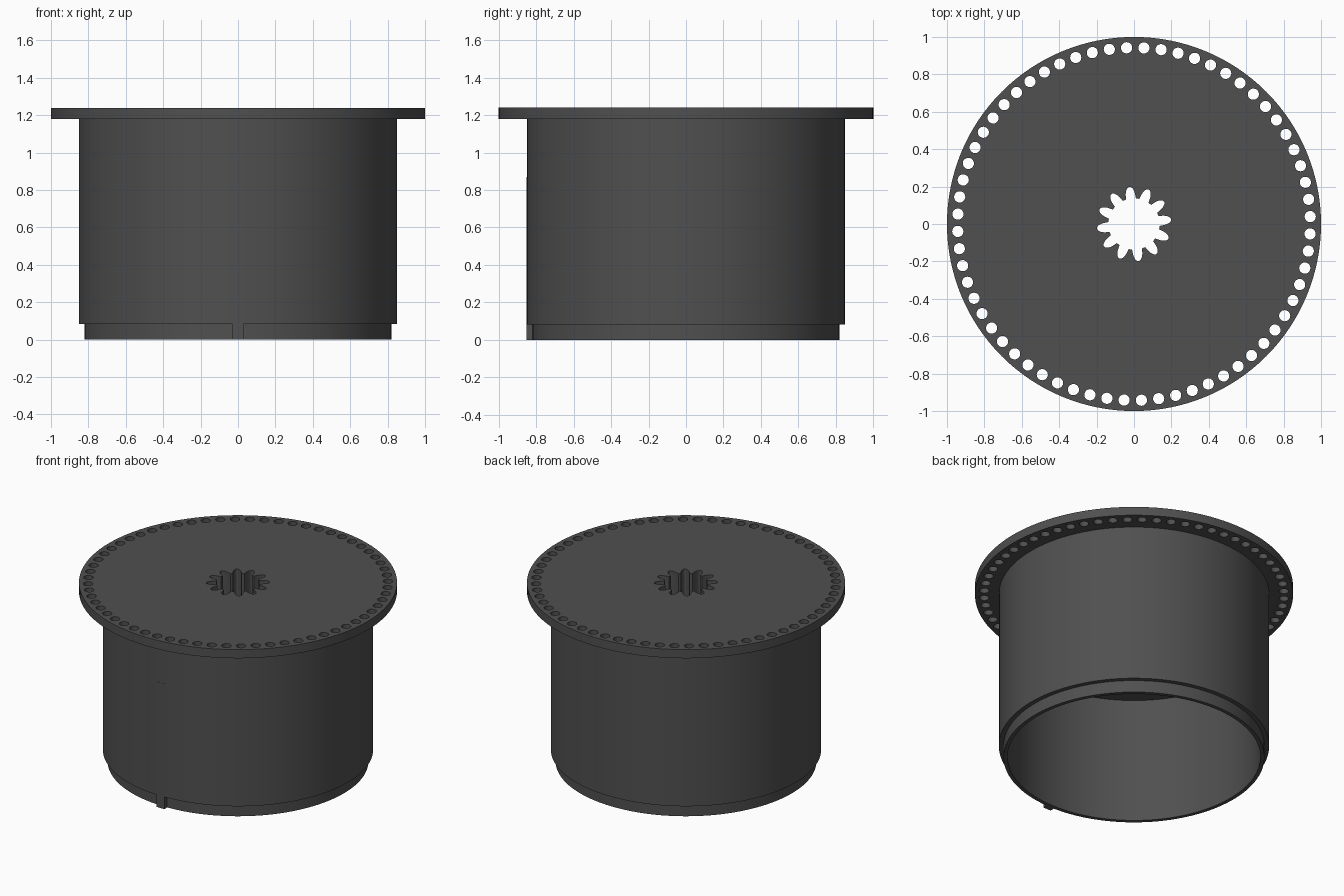
import bpy, bmesh, math

if "Cube" in bpy.data.objects:
    bpy.data.objects.remove(bpy.data.objects["Cube"])

SEG = 128
mat = bpy.data.materials.new("dark_grey")
mat.diffuse_color = (0.08, 0.08, 0.08, 1)
mat.use_nodes = True
mat.node_tree.nodes["Principled BSDF"].inputs["Base Color"].default_value = mat.diffuse_color


def ring(r, n, cx=0.0, cy=0.0):
    return [(cx + r * math.cos(2 * math.pi * i / n),
             cy + r * math.sin(2 * math.pi * i / n)) for i in range(n)]


def spline_outline(lobes=12, per=24, core=0.137, c=0.147, a=0.053, b=0.026):
    """Round bore with elliptical teeth cut outwards from it."""
    pts = []
    for i in range(lobes * per):
        d = ((i % per) / per - 0.5) * 2 * math.pi / lobes
        t = 2 * math.pi * (i // per) / lobes + d + math.radians(7)
        # distance at which a ray from the centre leaves the ellipse
        A = (math.cos(d) / a) ** 2 + (math.sin(d) / b) ** 2
        B = -2 * c * math.cos(d) / a ** 2
        disc = B * B - 4 * A * ((c / a) ** 2 - 1)
        r = core if disc < 0 else max(core, (-B + math.sqrt(disc)) / (2 * A))
        pts.append((r * math.cos(t), r * math.sin(t)))
    return pts


def finish(ob):
    ob.data.materials.clear()
    ob.data.materials.append(mat)
    bpy.ops.object.select_all(action='DESELECT')
    ob.select_set(True)
    bpy.context.view_layer.objects.active = ob
    bpy.ops.object.shade_smooth_by_angle(angle=math.radians(30))


def plate(name, loops, z0, z1):
    """Flat plate from an outer outline and hole outlines."""
    cu = bpy.data.curves.new(name, 'CURVE')
    cu.dimensions = '2D'
    cu.fill_mode = 'BOTH'
    cu.extrude = (z1 - z0) / 2
    for pts in loops:
        sp = cu.splines.new('POLY')
        sp.points.add(len(pts) - 1)
        for p, (x, y) in zip(sp.points, pts):
            p.co = (x, y, 0, 1)
        sp.use_cyclic_u = True
    ob = bpy.data.objects.new(name, cu)
    bpy.context.collection.objects.link(ob)
    ob.location.z = (z0 + z1) / 2
    bpy.ops.object.select_all(action='DESELECT')
    ob.select_set(True)
    bpy.context.view_layer.objects.active = ob
    bpy.ops.object.convert(target='MESH')
    ob = bpy.context.view_layer.objects.active
    bm = bmesh.new()
    bm.from_mesh(ob.data)
    bmesh.ops.remove_doubles(bm, verts=bm.verts, dist=1e-5)
    bmesh.ops.recalc_face_normals(bm, faces=bm.faces)
    bm.to_mesh(ob.data)
    bm.free()
    finish(ob)


def lathe(name, profile):
    """Closed (radius, height) profile turned around z."""
    bm = bmesh.new()
    rows = [[bm.verts.new((x, y, z)) for x, y in ring(r, SEG)] for r, z in profile]
    for k, lo in enumerate(rows):
        hi = rows[(k + 1) % len(rows)]
        for i in range(SEG):
            j = (i + 1) % SEG
            bm.faces.new((lo[i], lo[j], hi[j], hi[i]))
    bmesh.ops.recalc_face_normals(bm, faces=bm.faces)
    me = bpy.data.meshes.new(name)
    bm.to_mesh(me)
    bm.free()
    ob = bpy.data.objects.new(name, me)
    bpy.context.collection.objects.link(ob)
    finish(ob)


# Top flange with a circle of small holes and the toothed bore
holes = []
for i in range(64):
    t = 2 * math.pi * (i + 0.5) / 64 - 0.007
    holes.append(ring(0.03, 20, 0.943 * math.cos(t), 0.943 * math.sin(t)))
plate("flange", [ring(1.0, SEG), spline_outline()] + holes, 1.18, 1.24)

# Thick ceiling inside the drum, carrying the bore down
plate("ceiling", [ring(0.80, SEG), spline_outline()], 0.87, 1.18)

# Drum wall with the stepped lower lip
lathe("drum_wall", [(0.795, 0), (0.82, 0), (0.82, 0.083), (0.85, 0.083),
                    (0.85, 1.18), (0.795, 1.18)])

# Locating key at the front of the lip
bpy.ops.mesh.primitive_cube_add(size=1, location=(0, -0.8305, 0.435))
key = bpy.context.object
key.name = "locating_key"
key.scale = (0.06, 0.041, 0.87)
bpy.ops.object.transform_apply(location=False, rotation=False, scale=True)
finish(key)
